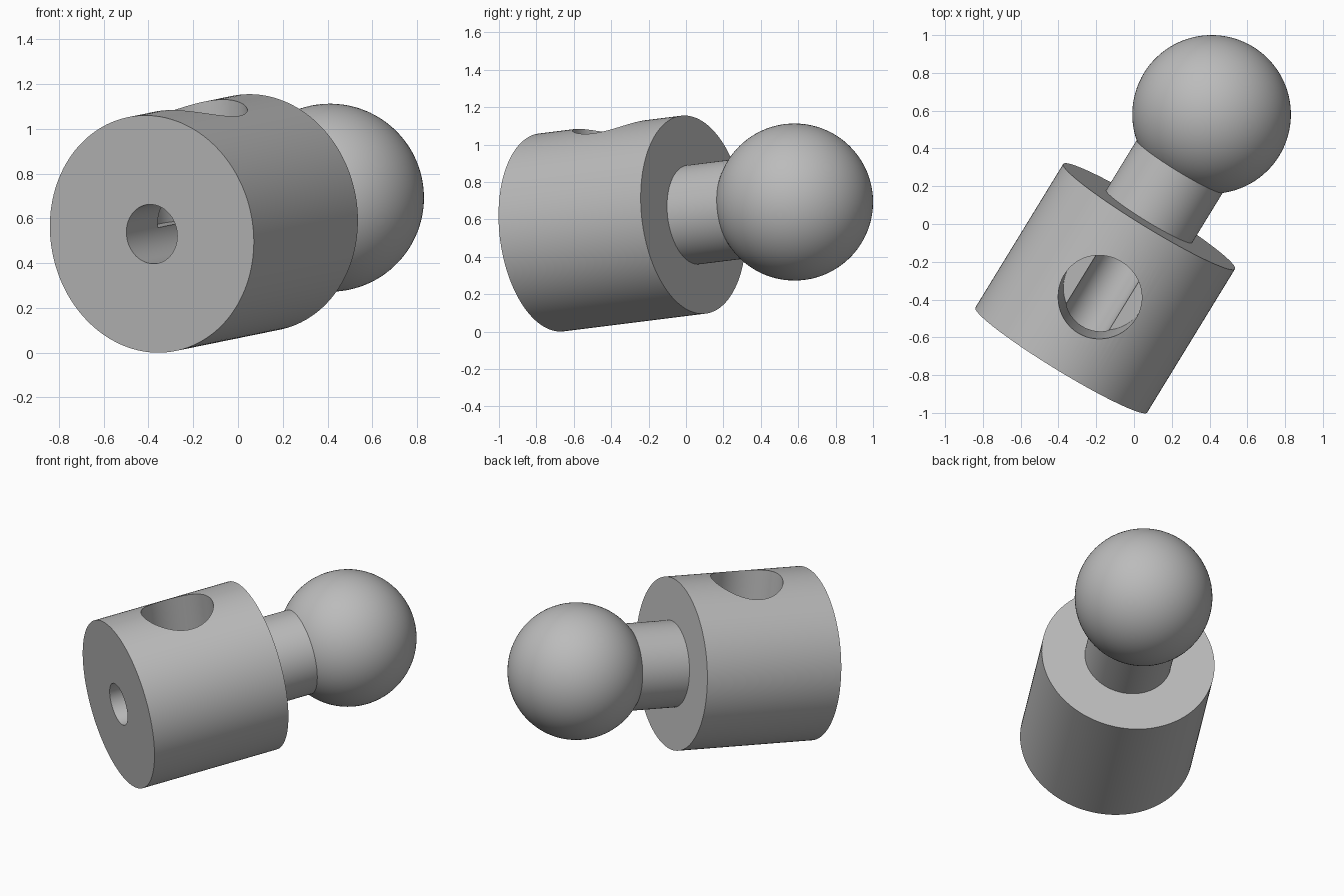
import bpy
from math import pi, radians
from mathutils import Matrix, Vector

cube = bpy.data.objects.get("Cube")
if cube:
    bpy.data.objects.remove(cube, do_unlink=True)

# Single grey finish
GREY = (0.5, 0.5, 0.5, 1.0)
grey = bpy.data.materials.new("plain grey")
grey.use_nodes = True
grey.diffuse_color = GREY
grey.node_tree.nodes["Principled BSDF"].inputs["Base Color"].default_value = GREY

# Local frame of the stud: y runs along its axis from the front face
axis = Vector((0.519, 0.848, 0.106)).normalized()
side = axis.cross(Vector((0, 0, 1))).normalized()
up = side.cross(axis)
FRAME = Matrix((side, axis, up)).transposed().to_4x4()
FRAME.translation = (-0.385, -0.72, 0.53)

BODY_RADIUS, BODY_LENGTH = 0.533, 0.896
NECK_RADIUS, BALL_RADIUS, BALL_POS = 0.267, 0.42, 1.533
BORE_RADIUS, SOCKET_RADIUS = 0.133, 0.222
MIDDLE = BODY_LENGTH / 2


def finish(name, angle=30):
    obj = bpy.context.object
    obj.name = name
    obj.data.materials.append(grey)
    bpy.ops.object.shade_smooth_by_angle(angle=radians(angle))
    return obj


def rod(name, radius, start, end, sides=96):
    """Cylinder along the stud axis."""
    bpy.ops.mesh.primitive_cylinder_add(vertices=sides, radius=radius, depth=end - start)
    bpy.context.object.matrix_world = (FRAME @ Matrix.Translation((0, (start + end) / 2, 0))
                                       @ Matrix.Rotation(pi / 2, 4, "X"))
    return finish(name)


def cut(target, cutter):
    """Subtract the cutter and discard it."""
    bpy.context.view_layer.update()
    mod = target.modifiers.new("cut", "BOOLEAN")
    mod.operation, mod.solver, mod.object = "DIFFERENCE", "EXACT", cutter
    bpy.ops.object.select_all(action="DESELECT")
    target.select_set(True)
    bpy.context.view_layer.objects.active = target
    bpy.ops.object.modifier_apply(modifier=mod.name)
    bpy.data.objects.remove(cutter, do_unlink=True)


# Body with a bore from the front and a blind socket from above
body = rod("body", BODY_RADIUS, 0, BODY_LENGTH, 128)
cut(body, rod("bore_cutter", BORE_RADIUS, -0.1, MIDDLE + SOCKET_RADIUS))
bpy.ops.mesh.primitive_cylinder_add(vertices=96, radius=SOCKET_RADIUS, depth=0.8)
bpy.context.object.matrix_world = FRAME @ Matrix.Translation((0, MIDDLE, 0.4))
cut(body, finish("socket_cutter"))
bpy.ops.object.shade_smooth_by_angle(angle=radians(30))

# Neck joining body and ball
rod("neck", NECK_RADIUS, BODY_LENGTH - 0.05, BALL_POS - 0.15)

# Ball
bpy.ops.mesh.primitive_uv_sphere_add(segments=96, ring_count=48, radius=BALL_RADIUS)
bpy.context.object.matrix_world = (FRAME @ Matrix.Translation((0, BALL_POS, 0))
                                   @ Matrix.Rotation(pi / 2, 4, "X"))
finish("ball")
